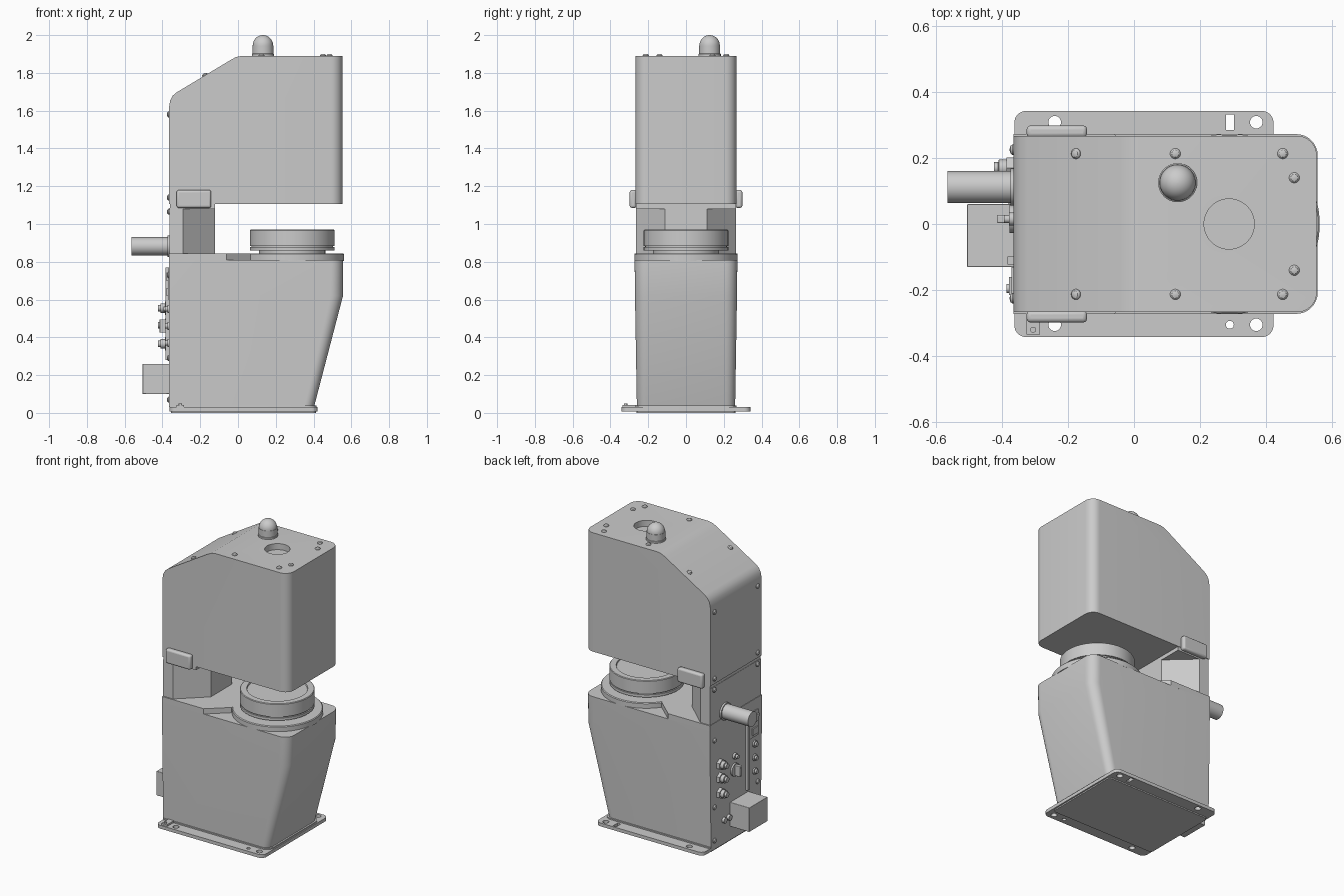
import bpy, bmesh
from math import sin, cos, pi, radians
from mathutils import Vector, Matrix

if "Cube" in bpy.data.objects:
    bpy.data.objects.remove(bpy.data.objects["Cube"])


def finish(name, bm):
    bmesh.ops.recalc_face_normals(bm, faces=bm.faces)
    me = bpy.data.meshes.new(name)
    bm.to_mesh(me)
    bm.free()
    ob = bpy.data.objects.new(name, me)
    bpy.context.collection.objects.link(ob)
    return ob


def loft(name, rings, bevel_top=0):
    bm = bmesh.new()
    rows = [[bm.verts.new(p) for p in ring] for ring in rings]
    n = len(rows[0])
    for a, b in zip(rows, rows[1:]):
        for i in range(n):
            bm.faces.new((a[i], a[(i + 1) % n], b[(i + 1) % n], b[i]))
    bm.faces.new(rows[0])
    bm.faces.new(rows[-1])
    return finish(name, bm)


def prism(name, pts, z0, z1):
    return loft(name, [[(x, y, z) for x, y in pts] for z in (z0, z1)])


def box(name, x, y, z, bevel=0.0):
    bm = bmesh.new()
    bmesh.ops.create_cube(bm, size=1)
    for v in bm.verts:
        v.co = [(lo + hi) / 2 + c * (hi - lo) for c, (lo, hi) in zip(v.co, (x, y, z))]
    ob = finish(name, bm)
    if bevel:
        m = ob.modifiers.new("round", 'BEVEL')
        m.width, m.segments = bevel, 3
    return ob


def lathe(name, profile, loc, axis=(0, 0, 1), n=48):
    # profile: (radius, height) pairs turned about an axis, capped at both ends
    rot = Vector((0, 0, 1)).rotation_difference(Vector(axis)).to_matrix()
    rings = [[rot @ Vector((r * cos(2 * pi * i / n), r * sin(2 * pi * i / n), h)) + Vector(loc)
              for i in range(n)] for r, h in profile]
    return loft(name, rings)


def rounded(x0, x1, hy, r, rear=0.0):
    # plan outline with rounded corners at +x and optional ones at -x
    pts = []
    for cx, cy, a0, rad in ((x1 - r, hy - r, 0, r), (x0 + rear, hy - rear, 90, rear),
                            (x0 + rear, -hy + rear, 180, rear), (x1 - r, -hy + r, 270, r)):
        for i in range(9 if rad else 1):
            a = radians(a0 + i * 90 / 8)
            pts.append((cx + rad * cos(a), cy + rad * sin(a)))
    return pts


def cut(ob, cutter):
    cutter.hide_render = True
    m = ob.modifiers.new("cut", 'BOOLEAN')
    m.operation, m.solver, m.object = 'DIFFERENCE', 'EXACT', cutter
    bpy.context.view_layer.objects.active = ob
    bpy.ops.object.modifier_apply(modifier=m.name)
    bpy.data.objects.remove(cutter)


BACK = (-1, 0, 0)

# Base plate with mounting holes and slot
plate = prism("base_plate", rounded(-0.362, 0.422, 0.342, 0.035, 0.035), 0.008, 0.03)
for x, y, r in ((-0.24, 0.308, 0.019), (-0.24, -0.305, 0.019), (0.37, 0.308, 0.019),
                (0.37, -0.305, 0.019), (0.29, -0.305, 0.012)):
    cut(plate, lathe("hole_cutter", [(r, -0.1), (r, 0.1)], (x, y, 0), n=24))
cut(plate, box("slot_cutter", (0.278, 0.302), (0.284, 0.332), (-0.1, 0.1)))
prism("base_underside", rounded(-0.355, 0.412, 0.262, 0.02, 0.02), 0, 0.01)
prism("base_collar", rounded(-0.362, 0.415, 0.268, 0.05), 0.028, 0.038)
box("ground_tab", (-0.325, -0.285), (-0.335, -0.262), (0.03, 0.042))
lathe("ground_screw", [(0.009, 0), (0.009, 0.008)], (-0.305, -0.32, 0.042), n=16)

# Lower housing, leaning forward to the front
loft("lower_housing", [[(x, y, z) for x, y in rounded(-0.365, x1, hy, r)]
                       for z, x1, hy, r in ((0.03, 0.402, 0.26, 0.05), (0.62, 0.556, 0.27, 0.065),
                                            (0.81, 0.556, 0.272, 0.065))])
# Raised deck running into the round flange
prism("raised_deck", [(-0.365, -0.272), (-0.06, -0.272), (0.066, -0.16), (0.066, 0.16),
                      (-0.06, 0.272), (-0.365, 0.272)], 0.809, 0.845)
lathe("table_flange", [(0.273, 0.805), (0.273, 0.84), (0.268, 0.845)], (0.289, 0, 0), n=80)
# Round table with groove and recessed top
lathe("round_table", [(0.175, 0.84), (0.175, 0.86), (0.224, 0.86), (0.224, 0.877), (0.216, 0.877),
                      (0.216, 0.884), (0.224, 0.884), (0.224, 0.966), (0.22, 0.97), (0.183, 0.97),
                      (0.18, 0.962)], (0.287, 0, 0), n=80)

# Column with slanted cheeks
prism("column", [(-0.362, -0.264), (-0.29, -0.264), (-0.122, -0.11), (-0.122, 0.11),
                 (-0.29, 0.264), (-0.362, 0.264)], 0.84, 1.085)
box("column_cap", (-0.36, -0.122), (-0.264, 0.264), (1.08, 1.106))

# Upper head: side profile extruded across, rounded front corners
side = [(-0.365, 1.105), (0.553, 1.105), (0.553, 1.89), (0.02, 1.89), (-0.01, 1.884), (-0.04, 1.868),
        (-0.325, 1.697), (-0.345, 1.68), (-0.359, 1.655), (-0.365, 1.62)]
head = loft("upper_head", [[(x, y, z) for x, z in side] for y in (-0.267, 0.267)])
bm = bmesh.new()
bm.from_mesh(head.data)
edges = [e for e in bm.edges if all(v.co.x > 0.55 for v in e.verts)
         and abs(e.verts[0].co.y - e.verts[1].co.y) < 1e-4]
bmesh.ops.bevel(bm, geom=edges, offset=0.06, segments=8, profile=0.5, affect='EDGES')
bm.to_mesh(head.data)
bm.free()
cut(head, lathe("port_cutter", [(0.076, 1.85), (0.076, 1.95)], (0.288, 0, 0)))

# Signal lamp
lathe("lamp_base", [(0.059, 1.885), (0.059, 1.9), (0.056, 1.902), (0.056, 1.945)], (0.132, 0.125, 0))
lathe("lamp_dome", [(0.054 * cos(a), 1.945 + 0.055 * sin(a))
                    for a in [radians(i * 89 / 12) for i in range(13)]], (0.132, 0.125, 0))

# Side sensor blocks
for s, label in ((-1, "front"), (1, "back")):
    box("side_block_" + label, (-0.325, -0.142), sorted((s * 0.262, s * 0.298)), (1.085, 1.18), 0.012)

# Screw heads on top, slope and rear
dome = [(0.016, -0.004), (0.016, 0.003), (0.011, 0.009), (0.004, 0.011)]
for s in (-1, 1):
    for x, y in ((0.125, 0.213), (0.45, 0.213), (0.485, 0.14)):
        lathe("top_screw", dome, (x, s * y, 1.89), n=16)
    lathe("slope_screw", dome, (-0.175, s * 0.213, 1.787), (-0.515, 0, 0.857), n=16)
    for z in (1.58, 1.14, 1.065, 0.73, 0.29, 0.07):
        lathe("rear_screw", dome, (-0.365, s * 0.225, z), BACK, n=16)

# Rear panel parts
lathe("rear_cylinder", [(0.048, 0), (0.048, 0.203)], (-0.362, 0.112, 0.882), BACK)
lathe("rear_cylinder_rim", [(0.056, 0), (0.056, 0.012)], (-0.362, 0.112, 0.882), BACK)
box("rear_box", (-0.505, -0.36), (-0.13, 0.06), (0.1, 0.26), 0.003)
box("rear_strip", (-0.383, -0.36), (-0.122, -0.098), (0.28, 0.77))
box("label_plate", (-0.37, -0.36), (-0.23, -0.13), (0.6, 0.77))

# Cable glands: hex nut plus threaded end
for z in (0.555, 0.465, 0.365):
    lathe("gland_nut", [(0.036, 0), (0.036, 0.022)], (-0.364, 0.17, z), BACK, n=6)
    lathe("gland_body", [(0.025, 0), (0.025, 0.045), (0.017, 0.047), (0.017, 0.06)],
          (-0.364, 0.17, z), BACK, n=24)

# Rotary switch, sockets and buttons
lathe("switch_plate", [(0.042, 0), (0.042, 0.012)], (-0.364, 0.015, 0.46), BACK, n=32)
box("switch_handle", (-0.415, -0.37), (0.003, 0.027), (0.425, 0.495), 0.004)
lathe("small_connector", [(0.02, 0), (0.02, 0.015), (0.012, 0.015), (0.012, 0.03)],
      (-0.364, 0.015, 0.55), BACK, n=24)
for z in (0.72, 0.64):
    box("socket", (-0.378, -0.366), (-0.215, -0.16), (z - 0.022, z + 0.022))
for z in (0.55, 0.46, 0.37):
    lathe("push_button", [(0.022, 0), (0.022, 0.01), (0.014, 0.01), (0.014, 0.022)],
          (-0.364, -0.195, z), BACK, n=24)
for y in (0.13, 0.08):
    lathe("lower_port", [(0.018, 0), (0.018, 0.018)], (-0.364, y, 0.17), BACK, n=24)

# Smooth shading with crisp edges
bpy.ops.object.select_all(action='DESELECT')
for ob in bpy.context.scene.objects:
    ob.select_set(True)
    bpy.context.view_layer.objects.active = ob
bpy.ops.object.shade_smooth_by_angle(angle=radians(25))
